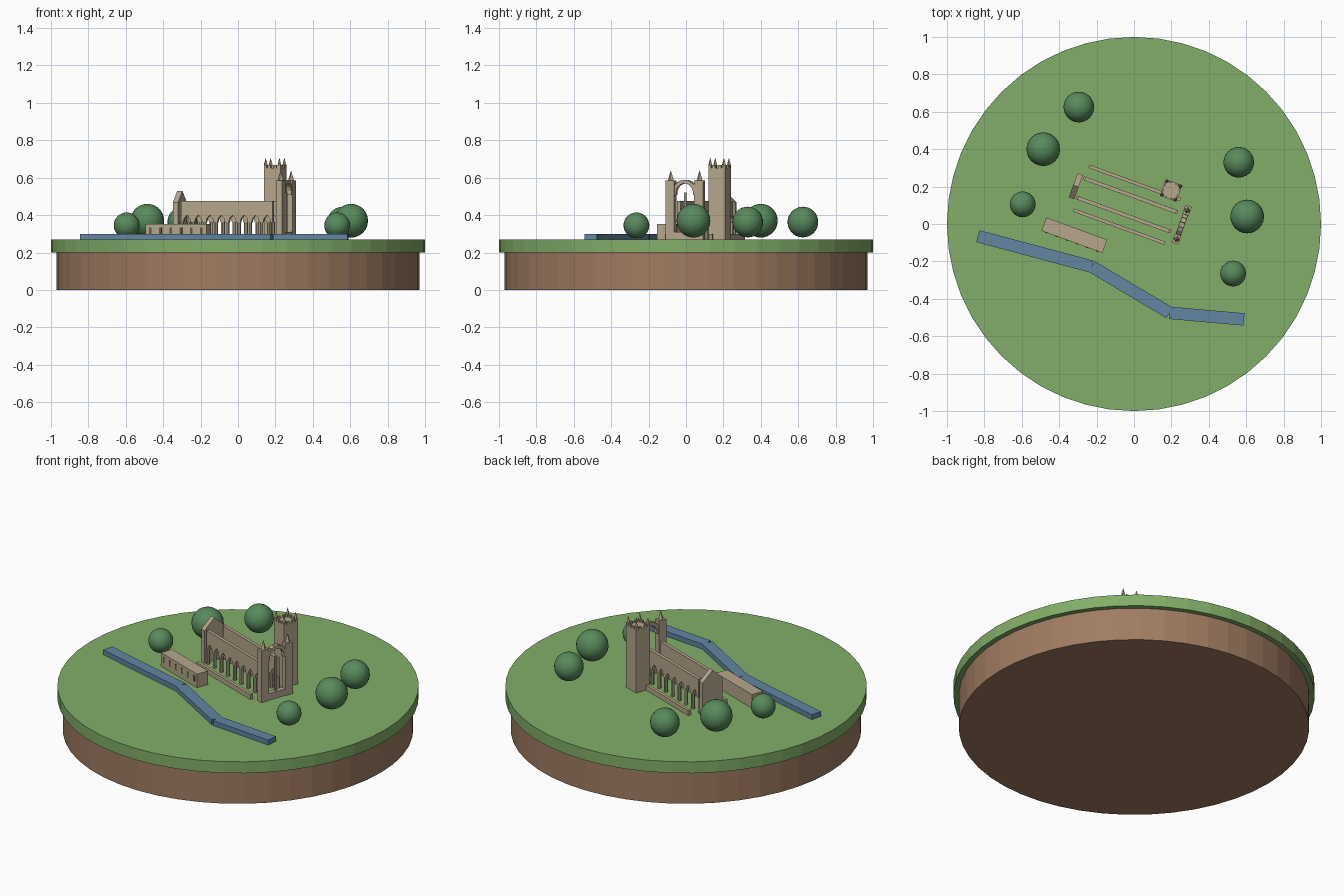
import bpy, bmesh, math
from mathutils import Matrix, Vector

cube = bpy.data.objects.get("Cube")
if cube:
    bpy.data.objects.remove(cube, do_unlink=True)


def material(name, rgb):
    linear = [(c / 255 / 12.92) if c < 11 else ((c / 255 + 0.055) / 1.055) ** 2.4 for c in rgb]
    m = bpy.data.materials.new(name)
    m.use_nodes = True
    m.diffuse_color = (*linear, 1)
    m.node_tree.nodes["Principled BSDF"].inputs["Base Color"].default_value = (*linear, 1)
    return m


GRASS = material("grass_green", (130, 174, 104))
EARTH = material("earth_brown", (160, 124, 98))
STONE = material("pale_stone", (182, 167, 141))
DARK = material("window_dark", (100, 88, 74))
WATER = material("river_blue", (98, 134, 162))
LEAF = material("leaf_green", (88, 138, 92))

GROUND = 0.27
# The ruin has its own axes: u along the nave, v across it
RUIN = Matrix.Translation((-0.0375, 0.1025, 0)) @ Matrix.Rotation(math.radians(-20), 4, "Z")


def finish(name, bm, mat, frame=Matrix()):
    bmesh.ops.recalc_face_normals(bm, faces=bm.faces)
    mesh = bpy.data.meshes.new(name)
    bm.to_mesh(mesh)
    bm.free()
    mesh.materials.append(mat)
    ob = bpy.data.objects.new(name, mesh)
    ob.matrix_world = frame
    bpy.context.collection.objects.link(ob)
    return ob


def box(bm, x, y, z0, z1, sx, sy, turn=Matrix()):
    m = Matrix.Translation((x, y, (z0 + z1) / 2)) @ turn @ Matrix.Diagonal((sx, sy, z1 - z0, 1))
    bmesh.ops.create_cube(bm, size=1, matrix=m)


def cone(bm, x, y, z0, z1, r0, r1, sides):
    m = Matrix.Translation((x, y, (z0 + z1) / 2))
    bmesh.ops.create_cone(bm, cap_ends=True, segments=sides, radius1=r0, radius2=r1,
                          depth=z1 - z0, matrix=m)


def slab(bm, points, offset):
    """Extrude a flat outline by the offset vector."""
    face = bm.faces.new([bm.verts.new(p) for p in points])
    out = bmesh.ops.extrude_face_region(bm, geom=[face])
    bmesh.ops.translate(bm, vec=offset, verts=[g for g in out["geom"] if isinstance(g, bmesh.types.BMVert)])


# Island
for name, z0, z1, r, mat in (("earth_base", 0, 0.2, 0.97, EARTH), ("grass_top", 0.2, GROUND, 1, GRASS)):
    bm = bmesh.new()
    cone(bm, 0, 0, z0, z1, r, r, 48)
    finish(name, bm, mat)

# River: straight reaches along a path
path = [Vector(p) for p in ((-0.835, -0.065), (-0.225, -0.228), (0.19, -0.475), (0.588, -0.51))]
bm = bmesh.new()
for a, b in zip(path, path[1:]):
    d, c = b - a, (a + b) / 2
    box(bm, c.x, c.y, 0.26, 0.3, d.length, 0.066, Matrix.Rotation(math.atan2(d.y, d.x), 4, "Z"))
finish("river", bm, WATER)

# Round trees
trees = ((-0.295, 0.625, 0.363, 0.082), (-0.485, 0.4, 0.37, 0.09), (-0.595, 0.105, 0.345, 0.069),
         (0.56, 0.33, 0.363, 0.082), (0.605, 0.04, 0.37, 0.09), (0.53, -0.265, 0.345, 0.069))
for i, (x, y, z, r) in enumerate(trees):
    bm = bmesh.new()
    bmesh.ops.create_uvsphere(bm, u_segments=24, v_segments=16, radius=r)
    ob = finish(f"tree_{i + 1}", bm, LEAF, Matrix.Translation((x, y, z)))
    for p in ob.data.polygons:
        p.use_smooth = True

# Nave arcades on round columns, with low aisle walls outside
HALF, BAYS, THICK = 0.26, 8, 0.02
STEP = 2 * HALF / BAYS
for side, label in ((1, "back"), (-1, "front")):
    bm = bmesh.new()
    v = side * 0.055 - THICK / 2
    outline = [(HALF, v, 0.475), (-HALF, v, 0.475)]
    for i in range(BAYS):
        left = -HALF + i * STEP
        for t, z in ((0, 0.36), (0.17, 0.362), (0.25, 0.383), (0.5, 0.4), (0.75, 0.383), (0.83, 0.362)):
            outline.append((left + t * STEP, v, z))
    outline.append((HALF, v, 0.36))
    slab(bm, outline, (0, THICK, 0))
    finish(f"{label}_arcade_wall", bm, STONE, RUIN)

    bm = bmesh.new()
    for i in range(BAYS + 1):
        cone(bm, -HALF + i * STEP, side * 0.055, GROUND, 0.363, 0.011, 0.011, 8)
    finish(f"{label}_columns", bm, STONE, RUIN)

    bm = bmesh.new()
    box(bm, 0, side * 0.124, GROUND, 0.3, 2 * HALF, 0.018)
    finish(f"{label}_aisle_wall", bm, STONE, RUIN)

# Gabled end wall
bm = bmesh.new()
w = 0.068
slab(bm, [(-0.306, y, z) for y, z in ((-w, GROUND), (w, GROUND), (w, 0.468), (0, 0.53), (-w, 0.468))],
     (0.03, 0, 0))
finish("gable_wall", bm, STONE, RUIN)

# Great window end: piers, pinnacles, sill, mullion and ring of arch stones
FU = 0.312
bm = bmesh.new()
for side in (-1, 1):
    box(bm, FU, side * 0.082, GROUND, 0.585, 0.036, 0.05)
    cone(bm, FU, side * 0.082, 0.585, 0.64, 0.017, 0, 4)
box(bm, FU, 0, GROUND, 0.31, 0.03, 0.12)
finish("window_piers", bm, STONE, RUIN)

bm = bmesh.new()
box(bm, FU, 0, 0.31, 0.52, 0.012, 0.012)
finish("window_mullion", bm, STONE, RUIN)

bm = bmesh.new()
for i in range(9):
    a = math.pi * i / 8
    m = (Matrix.Translation((FU, 0.058 * math.cos(a), 0.52 + 0.058 * math.sin(a)))
         @ Matrix.Rotation(a, 4, "X") @ Matrix.Diagonal((0.028, 0.02, 0.024, 1)))
    bmesh.ops.create_cube(bm, size=1, matrix=m)
finish("window_arch", bm, STONE, RUIN)

# Tower with parapet and pinnacles
TU, TV, TW = 0.195, 0.153, 0.094
bm = bmesh.new()
box(bm, TU, TV, GROUND, 0.652, TW, TW)
for i in range(4):
    turn = Matrix.Rotation(i * math.pi / 2, 4, "Z")
    for s in (-0.018, 0.018):
        p = turn @ Vector((TW / 2 - 0.005, s, 0))
        box(bm, TU + p.x, TV + p.y, 0.652, 0.667, 0.01, 0.016, turn)
    p = turn @ Vector((TW / 2 - 0.008, TW / 2 - 0.008, 0))
    box(bm, TU + p.x, TV + p.y, 0.652, 0.668, 0.016, 0.016)
    cone(bm, TU + p.x, TV + p.y, 0.668, 0.707, 0.011, 0, 4)
finish("tower", bm, STONE, RUIN)

# Low range beside the nave, with a row of slit windows
LU, LV, LL, LW = -0.209, -0.249, 0.346, 0.075
bm = bmesh.new()
box(bm, LU, LV, GROUND, 0.353, LL, LW)
finish("low_range", bm, STONE, RUIN)
bm = bmesh.new()
for i in range(6):
    box(bm, LU + (i - 2.5) * 0.058, LV - LW / 2, 0.3, 0.335, 0.014, 0.006)
finish("low_range_windows", bm, DARK, RUIN)
